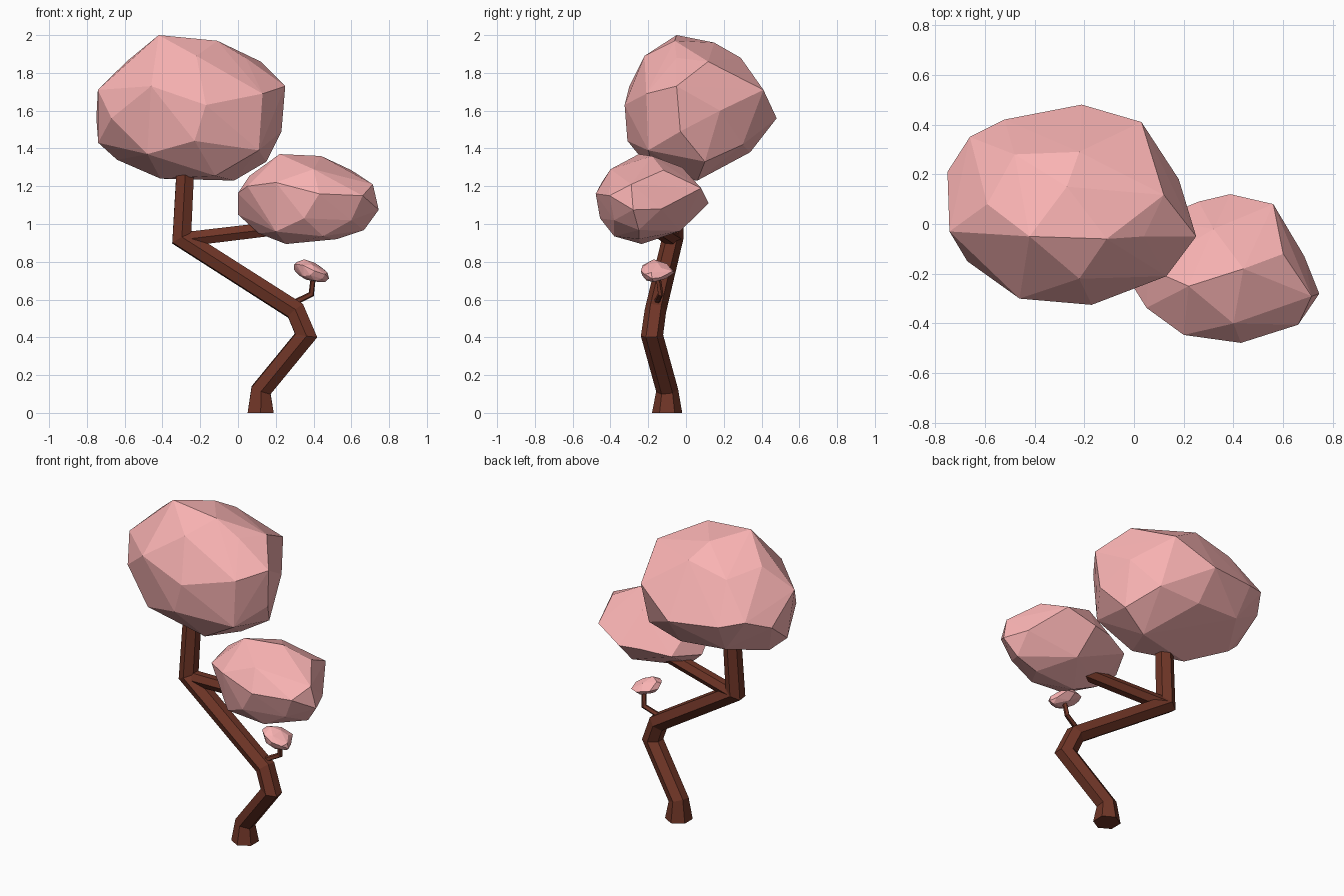
import bpy, bmesh, math
from mathutils import Vector


def material(name, color):
    m = bpy.data.materials.new(name)
    m.diffuse_color = (*color, 1)
    return m


BARK = material("bark", (0.16, 0.036, 0.02))
BLOSSOM = material("blossom", (0.95, 0.45, 0.45))


def finish(bm, name, mat):
    bmesh.ops.recalc_face_normals(bm, faces=bm.faces)
    me = bpy.data.meshes.new(name)
    bm.to_mesh(me)
    bm.free()
    me.materials.append(mat)
    ob = bpy.data.objects.new(name, me)
    bpy.context.collection.objects.link(ob)
    return ob


def limb(name, path, sides=6, start_normal=None):
    """Mitred faceted tube along (x, y, z, radius) points."""
    pts = [Vector(p[:3]) for p in path]
    dirs = [(b - a).normalized() for a, b in zip(pts, pts[1:])]
    d0 = start_normal or dirs[0]
    v = (Vector((0, 1, 0)) - d0 * d0.y).normalized()
    u = v.cross(d0)
    offs = []
    for k in range(sides):
        a = math.tau * k / sides
        offs.append(v * math.cos(a) + u * math.sin(a))
    bm = bmesh.new()
    rings = []
    for i, p in enumerate(pts):
        if i:
            # slide the ring along the segment onto the mitre plane
            d = dirs[i - 1]
            n = (d + dirs[i]).normalized() if i < len(dirs) else d
            offs = [o - d * (o.dot(n) / d.dot(n)) for o in offs]
        rings.append([bm.verts.new(p + o * path[i][3]) for o in offs])
    for r, s in zip(rings, rings[1:]):
        for k in range(sides):
            j = (k + 1) % sides
            bm.faces.new((r[k], r[j], s[j], s[k]))
    bm.faces.new(rings[0])
    bm.faces.new(rings[-1])
    return finish(bm, name, BARK)


def canopy(name, points):
    """Faceted foliage mass: convex hull of its corner points."""
    bm = bmesh.new()
    for p in points:
        bm.verts.new(p)
    res = bmesh.ops.convex_hull(bm, input=bm.verts)
    loose = {g for g in res["geom_interior"] if isinstance(g, bmesh.types.BMVert)}
    bmesh.ops.delete(bm, geom=list(loose), context='VERTS')
    return finish(bm, name, BLOSSOM)


# Trunk and branches
limb("trunk", [(0.12, -0.10, 0, 0.08), (0.122, -0.10, 0.12, 0.058),
               (0.360, -0.18, 0.41, 0.058), (0.305, -0.162, 0.54, 0.057),
               (-0.298, -0.07, 0.925, 0.056), (-0.275, -0.06, 1.36, 0.053)],
     start_normal=Vector((0, 0, 1)))
limb("side_branch", [(-0.29, -0.065, 0.918, 0.044), (0.27, -0.17, 0.985, 0.042)])
limb("twig", [(0.28, -0.16, 0.575, 0.017), (0.388, -0.135, 0.628, 0.015),
              (0.4, -0.15, 0.73, 0.014)], sides=5)

# Large upper canopy
canopy("large_canopy", [
    (-0.42, -0.05, 2.0), (-0.11, -0.06, 1.97), (-0.27, 0.15, 1.96),
    (0.12, 0.117, 1.86), (0.25, -0.05, 1.73), (0.04, -0.05, 1.88),
    (-0.22, 0.29, 1.88), (0.03, 0.41, 1.71), (-0.21, 0.48, 1.56),
    (0.18, 0.18, 1.60), (0.23, -0.03, 1.49), (0.13, -0.21, 1.69),
    (-0.17, -0.325, 1.63), (-0.46, -0.30, 1.73), (-0.67, -0.15, 1.56),
    (-0.75, 0.21, 1.56), (-0.742, -0.03, 1.71), (-0.59, 0.08, 1.86),
    (-0.66, 0.35, 1.62), (-0.52, 0.42, 1.58), (-0.23, -0.31, 1.44),
    (0.11, -0.20, 1.39), (0.15, 0.10, 1.33), (-0.02, 0.06, 1.23),
    (-0.41, -0.04, 1.24), (-0.64, 0.08, 1.34), (-0.74, 0.04, 1.43),
    (-0.20, 0.34, 1.38), (-0.50, 0.32, 1.40), (0.05, 0.30, 1.42),
    (-0.12, -0.16, 1.255), (-0.48, -0.22, 1.37), (-0.22, -0.22, 1.89),
    (-0.48, 0.28, 1.82)])

# Smaller canopy on the side branch
SMALL = [
    (0.22, -0.25, 1.37), (0.44, -0.18, 1.36), (0.60, -0.12, 1.285),
    (0.714, -0.29, 1.21), (0.745, -0.28, 1.075), (0.66, -0.405, 1.15),
    (0.43, -0.478, 1.16), (0.20, -0.446, 1.22), (0.05, -0.337, 1.20),
    (0.0, -0.257, 1.164), (0.685, -0.13, 1.08), (0.56, 0.08, 1.19),
    (0.387, 0.12, 1.11), (0.26, 0.09, 1.11), (0.667, -0.25, 0.968),
    (0.524, -0.25, 0.92), (0.254, -0.235, 0.894), (0.11, -0.20, 0.95),
    (0.0, -0.16, 1.05), (0.06, -0.18, 1.254), (0.35, -0.455, 1.03),
    (0.20, -0.39, 0.96), (0.45, -0.38, 0.935), (0.40, -0.03, 0.963),
    (0.32, -0.02, 1.30), (0.40, -0.40, 1.29), (0.09, 0.02, 1.08),
    (0.60, -0.38, 1.02)]
canopy("small_canopy", SMALL)

# Tiny tuft on the twig, a reduced and tilted copy of the small canopy
canopy("tiny_tuft", [(0.388 + (x - 0.37) * 0.25, -0.15 + (y + 0.18) * 0.3,
                      0.75 + (z - 1.132) * 0.22 - (x - 0.37) * 0.07)
                     for x, y, z in SMALL])
